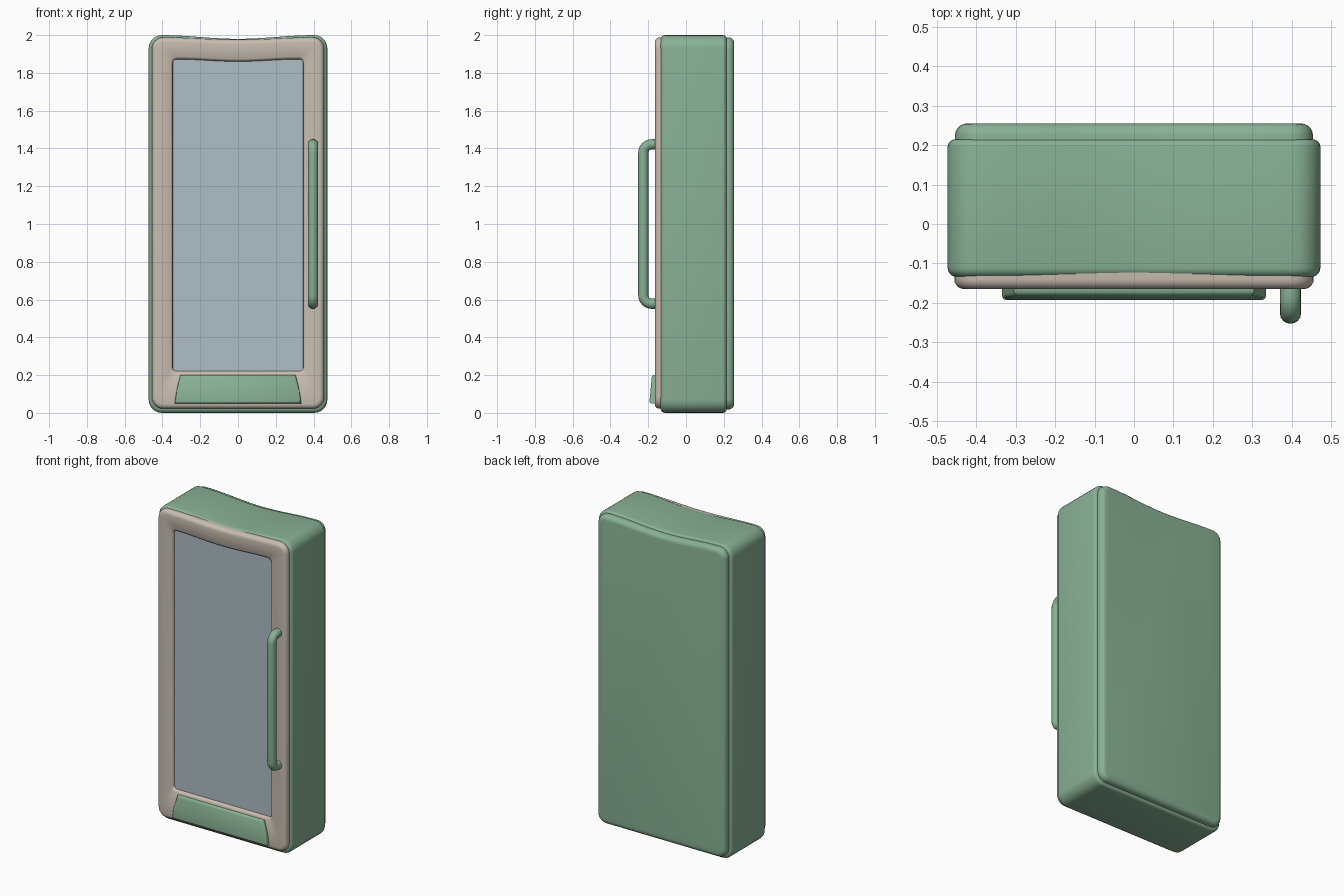
import bpy, bmesh, math
from mathutils import Vector

if "Cube" in bpy.data.objects:
    bpy.data.objects.remove(bpy.data.objects["Cube"])


def material(name, rgb):
    m = bpy.data.materials.new(name)
    m.diffuse_color = (*rgb, 1)
    m.use_nodes = True
    m.node_tree.nodes["Principled BSDF"].inputs["Base Color"].default_value = m.diffuse_color
    return m


GREEN = material("sage green", (0.25, 0.44, 0.30))
CREAM = material("warm cream", (0.58, 0.51, 0.44))
GLASS = material("pale blue glass", (0.43, 0.52, 0.56))


def finish(name, bm, mat, angle=50):
    bmesh.ops.recalc_face_normals(bm, faces=bm.faces)
    me = bpy.data.meshes.new(name)
    bm.to_mesh(me)
    bm.free()
    me.materials.append(mat)
    ob = bpy.data.objects.new(name, me)
    bpy.context.collection.objects.link(ob)
    bpy.ops.object.select_all(action='DESELECT')
    ob.select_set(True)
    bpy.context.view_layer.objects.active = ob
    bpy.ops.object.shade_smooth_by_angle(angle=math.radians(angle))
    return ob


def outline(hx, z0, z1, r, sag):
    """Rounded rectangle in x/z whose top edge dips in the middle."""
    pts = []
    corners = [(hx - r, z0 + r, -90), (hx - r, z1 - r, 0),
               (-hx + r, z1 - r, 90), (-hx + r, z0 + r, 180)]
    for k, (cx, cz, a0) in enumerate(corners):
        for i in range(7):
            a = math.radians(a0 + 15 * i)
            pts.append((cx + r * math.cos(a), cz + r * math.sin(a)))
        if k == 1:
            for i in range(1, 14):
                x = (hx - r) * (1 - 2 * i / 14)
                pts.append((x, z1 - sag * math.cos(math.pi / 2 * x / (hx - r)) ** 2))
    return pts


def loft(name, rings, mat, sag=0.0):
    """rings: (y, half width, bottom, top, corner radius), capped at both ends."""
    bm = bmesh.new()
    loops = [[bm.verts.new((x, y, z)) for x, z in outline(hx, z0, z1, r, sag)]
             for y, hx, z0, z1, r in rings]
    n = len(loops[0])
    for a, b in zip(loops, loops[1:]):
        for i in range(n):
            j = (i + 1) % n
            bm.faces.new((a[i], a[j], b[j], b[i]))
    bm.faces.new(loops[0])
    bm.faces.new(loops[-1])
    return finish(name, bm, mat)


def round_edge(y, hx, z0, z1, r, rad, direction):
    """Rings of a quarter-round edge ending on the flat at y."""
    out = []
    for i in range(6):
        a = math.radians(18 * i)
        s = rad * (1 - math.cos(a))
        out.append((y - direction * rad * (1 - math.sin(a)),
                    hx - s, z0 + s, z1 - s, max(r - s, 0.01)))
    return out


SAG = 0.02
# cabinet body
box = (0.473, 0.0, 2.0, 0.07)
loft("cabinet_body", round_edge(-0.135, *box, 0.025, -1)[::-1]
     + round_edge(0.215, *box, 0.02, 1), GREEN, SAG)

# slightly smaller back panel
back = (0.454, 0.018, 1.988, 0.06)
loft("back_panel", [(0.19, *back)] + round_edge(0.255, *back, 0.03, 1), GREEN, SAG)

# door frame with a recessed opening for the window
door = (0.456, 0.022, 1.988, 0.06)
loft("door_frame", [(-0.11, *door)] + round_edge(-0.165, *door, 0.025, -1)
     + [(-0.165, 0.355, 0.21, 1.885, 0.03), (-0.160, 0.348, 0.217, 1.877, 0.025),
        (-0.142, 0.344, 0.222, 1.872, 0.02)], CREAM, SAG * 0.6)

# window pane in the recess
loft("window_pane", [(-0.138, 0.346, 0.22, 1.872, 0.02),
                     (-0.146, 0.346, 0.22, 1.872, 0.02)], GLASS, SAG * 0.6)

# kick plate, wider at the bottom and leaning forward there
bm = bmesh.new()
prof = [(-0.335, 0.05), (0.335, 0.05), (0.325, 0.12), (0.305, 0.2), (-0.305, 0.2), (-0.325, 0.12)]
rear = [bm.verts.new((x, -0.15, z)) for x, z in prof]
front = [bm.verts.new((x, -0.194 + 0.09 * (z - 0.05), z)) for x, z in prof]
for i in range(6):
    j = (i + 1) % 6
    bm.faces.new((rear[i], rear[j], front[j], front[i]))
bm.faces.new(rear)
cap = bm.faces.new(front)
bmesh.ops.bevel(bm, geom=list(cap.edges), offset=0.012, segments=3,
                profile=0.5, affect='EDGES')
finish("kick_plate", bm, GREEN, 40)

# door handle: round bar swept along a bracket path
R, X, Y, BEND = 0.027, 0.397, -0.226, 0.045
path = [(-0.14, 0.578, 0)]
for cz, a0 in ((0.578 + BEND, 0), (1.422 - BEND, 90)):
    for i in range(9):
        a = math.radians(a0 + 90 * i / 8)
        path.append((Y + BEND - BEND * math.sin(a), cz - BEND * math.cos(a), a))
path.append((-0.14, 1.422, math.pi))
bm = bmesh.new()
loops = []
for y, z, a in path:
    side = Vector((0, math.sin(a), math.cos(a)))
    loops.append([bm.verts.new(Vector((X, y, z)) + R * (math.cos(t) * Vector((1, 0, 0)) + math.sin(t) * side))
                  for t in (math.tau * k / 16 for k in range(16))])
for a, b in zip(loops, loops[1:]):
    for i in range(16):
        j = (i + 1) % 16
        bm.faces.new((a[i], a[j], b[j], b[i]))
bm.faces.new(loops[0])
bm.faces.new(loops[-1])
finish("door_handle", bm, GREEN)
